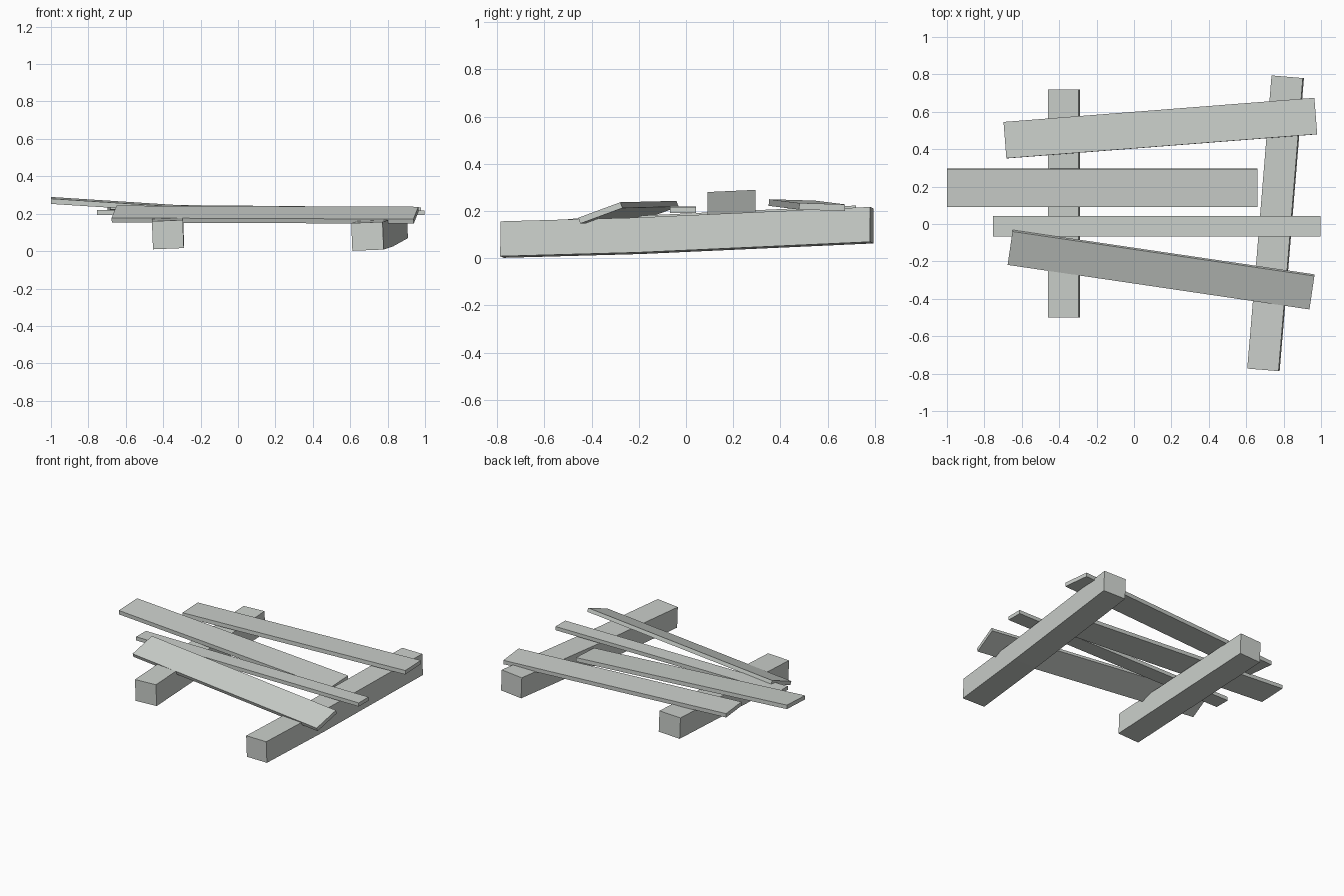
import bpy
import bmesh
from math import sin, cos
from mathutils import Vector

cube = bpy.data.objects.get("Cube")
if cube:
    bpy.data.objects.remove(cube, do_unlink=True)

# Weathered timber, one flat colour
wood = bpy.data.materials.new("pale grey timber")
wood.use_nodes = True
colour = (0.60, 0.63, 0.60, 1)
wood.diffuse_color = colour
wood.node_tree.nodes["Principled BSDF"].inputs["Base Color"].default_value = colour


def timber(name, path, width, thickness, roll=0.0):
    """Rectangular section swept along a centre line; roll lifts its left side."""
    path = [Vector(p) for p in path]
    run = path[-1] - path[0]
    left = Vector((-run.y, run.x, 0)).normalized()
    z = Vector((0, 0, 1))
    side = (left * cos(roll) + z * sin(roll)) * width / 2
    up = (z * cos(roll) - left * sin(roll)) * thickness / 2
    bm = bmesh.new()
    rings = [[bm.verts.new(p + side * a + up * b)
              for a, b in ((1, 1), (-1, 1), (-1, -1), (1, -1))] for p in path]
    for r, s in zip(rings, rings[1:]):
        for i in range(4):
            j = (i + 1) % 4
            bm.faces.new((r[i], r[j], s[j], s[i]))
    bm.faces.new(rings[0])
    bm.faces.new(rings[-1])
    bmesh.ops.recalc_face_normals(bm, faces=bm.faces)
    mesh = bpy.data.meshes.new(name)
    bm.to_mesh(mesh)
    bm.free()
    mesh.materials.append(wood)
    bpy.context.collection.objects.link(bpy.data.objects.new(name, mesh))


# Two supporting beams, rising towards the back
timber("right_beam", [(-0.375, -0.50, 0.088), (-0.375, 0.72, 0.145)], 0.165, 0.15, -0.04)
timber("left_beam", [(0.692, -0.78, 0.079), (0.741, -0.20, 0.095), (0.822, 0.787, 0.140)],
       0.168, 0.148, -0.04)

# Loose planks laid across the beams
timber("back_plank", [(-0.69, 0.448, 0.233), (0.972, 0.577, 0.217)], 0.195, 0.028, -0.03)
timber("raised_plank", [(-1.0, 0.193, 0.271), (0.66, 0.193, 0.165)], 0.204, 0.028, 0.045)
timber("narrow_plank", [(-0.753, -0.013, 0.207), (0.997, -0.013, 0.205)], 0.11, 0.026)
timber("front_plank", [(-0.662, -0.125, 0.198), (0.952, -0.363, 0.192)], 0.192, 0.026, 0.35)
